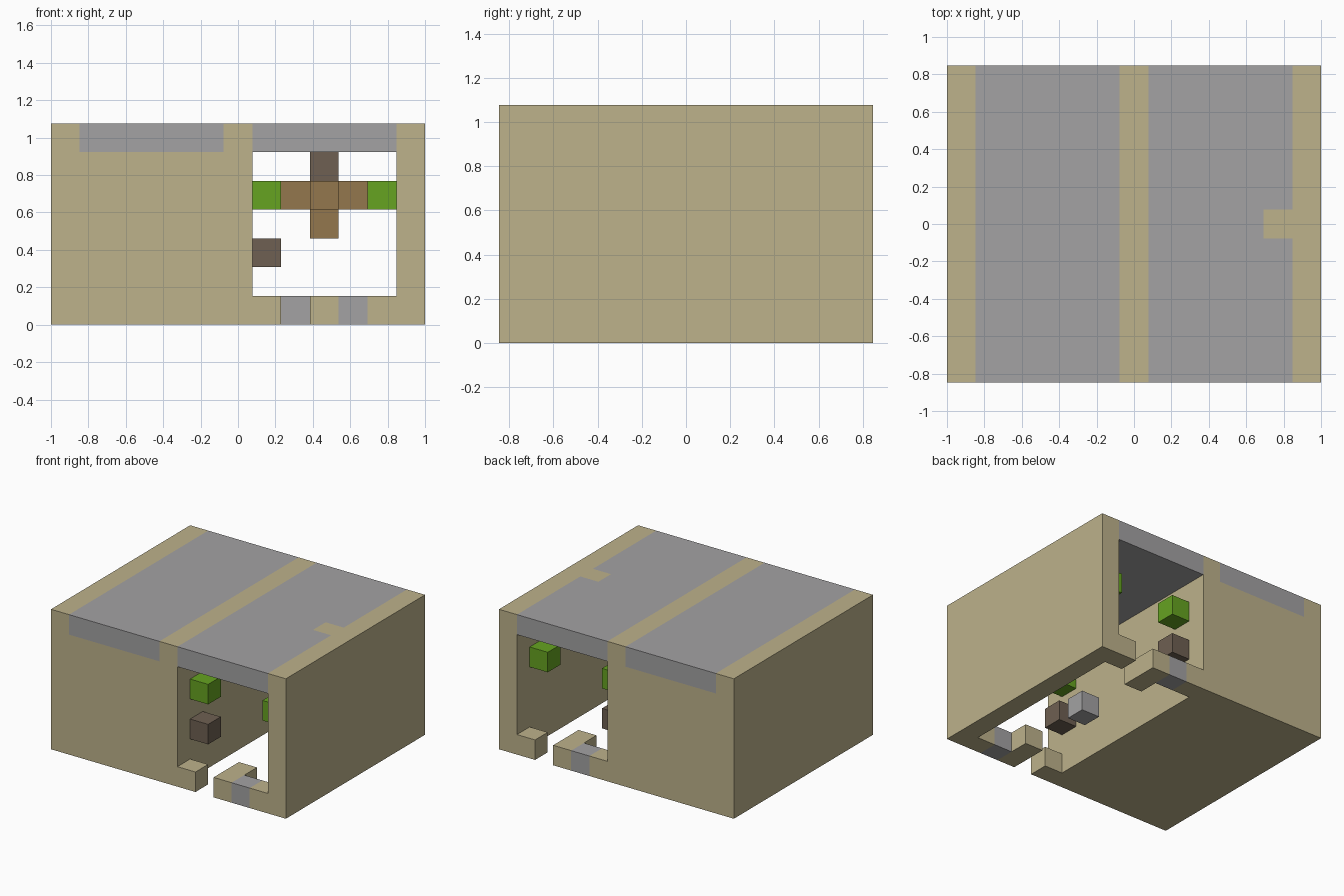
import bpy
import bmesh
from mathutils import Matrix, Vector

if "Cube" in bpy.data.objects:
    bpy.data.objects.remove(bpy.data.objects["Cube"], do_unlink=True)

# The building sits on a 13 x 11 x 7 block grid
NX, NY, NZ = 13, 11, 7
CELL = 2 / NX


def material(name, rgb):
    linear = [((c / 255 + 0.055) / 1.055) ** 2.4 for c in rgb] + [1]
    mat = bpy.data.materials.new(name)
    mat.use_nodes = True
    mat.diffuse_color = linear
    mat.node_tree.nodes["Principled BSDF"].inputs["Base Color"].default_value = linear
    return mat


sandstone = material("sandstone", (189, 178, 139))
grey = material("grey_stone", (163, 162, 163))
green = material("leaf_green", (102, 163, 33))
brown = material("wood_brown", (147, 119, 77))
dark = material("dark_wood", (110, 96, 82))


def block(name, mat, cell, size=(1, 1, 1)):
    """Add a box given by its lowest grid corner and its size in cells."""
    size = Vector(size)
    centre = (Vector(cell) + size / 2 - Vector((NX / 2, NY / 2, 0))) * CELL
    bm = bmesh.new()
    bmesh.ops.create_cube(bm, size=CELL, matrix=Matrix.Diagonal((*size, 1)))
    mesh = bpy.data.meshes.new(name)
    bm.to_mesh(mesh)
    bm.free()
    mesh.materials.append(mat)
    obj = bpy.data.objects.new(name, mesh)
    obj.location = centre
    bpy.context.collection.objects.link(obj)
    return obj


def both_ends(name, mat, x, y, z, depth=1, turn=False):
    """Add a block at the front and at the back, optionally turned half round."""
    block("front_" + name, mat, (x, y, z), (1, depth, 1))
    back_x = NX + 6 - 1 - x if turn else x
    block("back_" + name, mat, (back_x, NY - y - depth, z), (1, depth, 1))


TOP = NZ - 1

# Walls: closed half and the outer side of the passage
block("closed_half", sandstone, (0, 0, 0), (7, NY, TOP))
block("outer_wall", sandstone, (12, 0, 0), (1, NY, TOP))

# Roof: stone ribs with grey panels between them
for name, x in (("right_roof_rib", 0), ("middle_roof_rib", 6), ("left_roof_rib", 12)):
    block(name, sandstone, (x, 0, TOP), (1, NY, 1))
block("closed_roof_panel", grey, (1, 0, TOP), (5, NY, 1))
block("passage_roof_panel", grey, (7, 0, TOP), (4, NY, 1))
block("front_roof_strip", grey, (11, 0, TOP), (1, 5, 1))
block("back_roof_strip", grey, (11, 6, TOP), (1, 5, 1))
block("roof_tab", sandstone, (11, 5, TOP))

# Low sills with a gap, turned half round between front and back
both_ends("sill_inner", sandstone, 7, 0, 0, turn=True)
both_ends("sill_step", sandstone, 9, 0, 0, depth=2, turn=True)
both_ends("sill_grey", grey, 10, 0, 0, turn=True)
both_ends("sill_outer", sandstone, 11, 0, 0, turn=True)

# Wall blocks just inside each opening
both_ends("inner_leaf", green, 7, 1, 4)
both_ends("outer_leaf", green, 11, 1, 4)
both_ends("wall_bracket", dark, 7, 1, 2)

# Hanging lamp in the middle of the passage
block("lamp_mount", dark, (9, 5, 5))
block("lamp_core", brown, (9, 5, 3), (1, 1, 2))
for i, (dx, dy) in enumerate(((1, 0), (-1, 0), (0, 1), (0, -1))):
    block(f"lamp_arm_{i + 1}", brown, (9 + dx, 5 + dy, 4))

# Single floor block below the lamp
block("floor_block", grey, (9, 5, 0))
